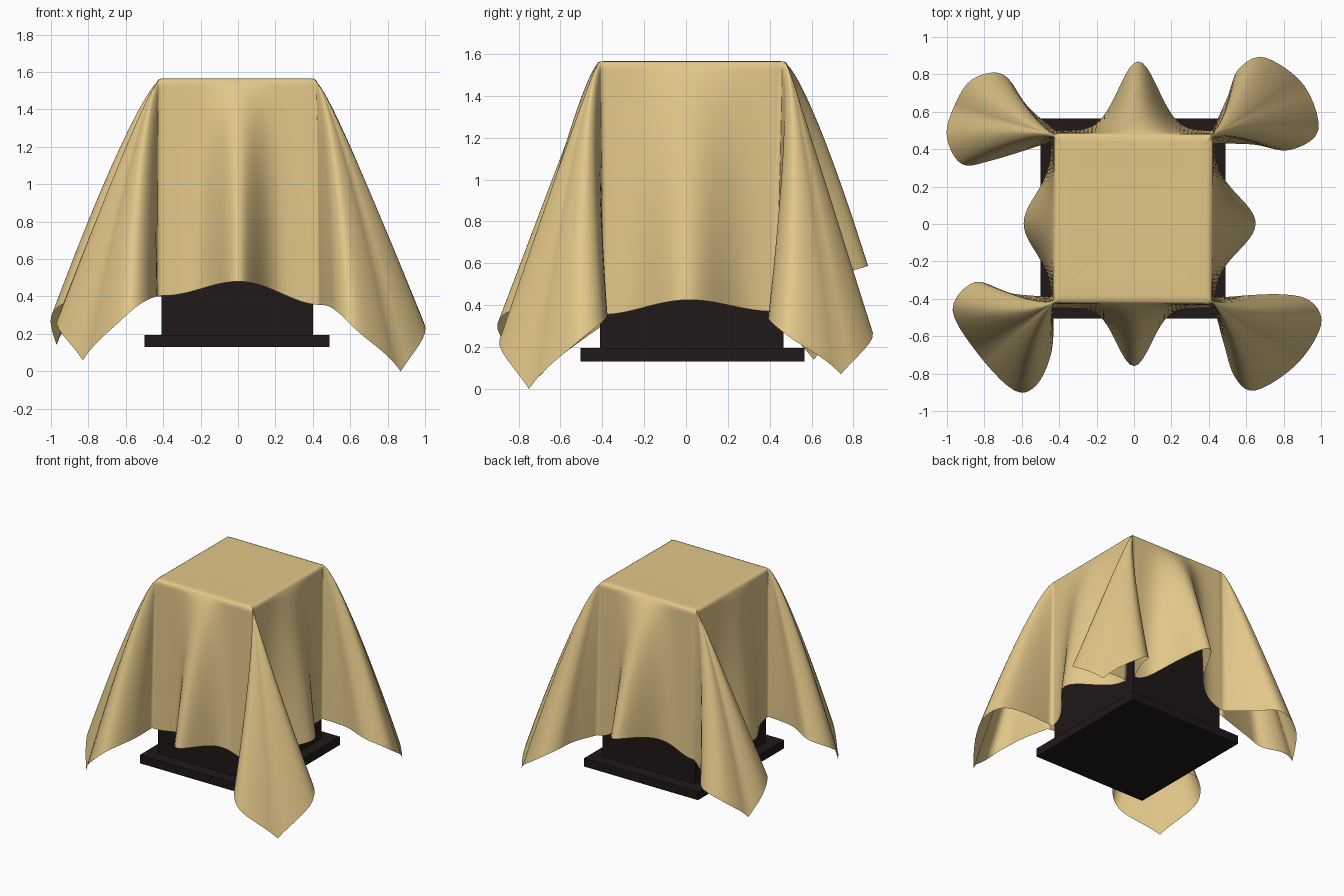
import bpy, bmesh, math
from mathutils import Vector

if "Cube" in bpy.data.objects:
    bpy.data.objects.remove(bpy.data.objects["Cube"])


def material(name, col):
    m = bpy.data.materials.new(name)
    m.diffuse_color = (*col, 1)
    m.use_nodes = True
    m.node_tree.nodes["Principled BSDF"].inputs["Base Color"].default_value = m.diffuse_color
    return m


DARK = material("dark_wood", (0.014, 0.009, 0.009))
TAN = material("tan_cloth", (0.76, 0.57, 0.25))


def box(name, lo, hi):
    lo, hi = Vector(lo), Vector(hi)
    bpy.ops.mesh.primitive_cube_add(size=1, location=(lo + hi) / 2)
    o = bpy.context.object
    o.name = name
    o.scale = hi - lo
    bpy.ops.object.transform_apply(location=False, rotation=False, scale=True)
    o.data.materials.append(DARK)


# Pedestal under the cloth
box("pedestal_base", (-0.50, -0.505, 0.13), (0.49, 0.565, 0.195))
box("pedestal_body", (-0.41, -0.41, 0.195), (0.40, 0.465, 1.54))

# Hem outline of the four corner folds, counter-clockwise; the 5th point is the cloth tip
FOLDS = [
    # top corner, neck z, tip z, plan points
    ((0.42, -0.42), 0.355, 0.0, [(.43, -.45), (.48, -.64), (.54, -.82), (.65, -.89), (.87, -.75),
                                 (1.0, -.54), (.94, -.41), (.76, -.375), (.43, -.395)]),
    ((0.42, 0.48), 0.37, 0.07, [(.43, .43), (.64, .425), (.83, .395), (.985, .50), (.91, .74),
                                (.70, .89), (.56, .83), (.50, .68), (.42, .50)]),
    ((-0.43, 0.48), 0.40, 0.14, [(-.42, .50), (-.57, .63), (-.70, .80), (-.87, .77), (-.97, .61),
                                 (-1.0, .46), (-.92, .32), (-.76, .34), (-.44, .44)]),
    ((-0.43, -0.42), 0.405, 0.06, [(-.44, -.39), (-.66, -.37), (-.85, -.31), (-.97, -.46), (-.83, -.70),
                                   (-.64, -.89), (-.52, -.86), (-.44, -.68), (-.43, -.45)]),
]
# Middle fold of the side after each corner: outward direction, depth, width, hem z, centre
BULGES = [((1, 0), 0.22, 0.155, 0.425, 0.0), ((0, 1), 0.37, 0.11, 0.59, 0.025),
          ((-1, 0), 0.15, 0.16, 0.41, 0.0), ((0, -1), 0.31, 0.095, 0.48, 0.0)]


def spline(pts, u):
    """Catmull-Rom through pts, u in 0..1"""
    n = len(pts) - 1
    i = min(int(u * n), n - 1)
    t = u * n - i
    p = [Vector(pts[max(0, min(n, i + k))]) for k in (-1, 0, 1, 2)]
    return 0.5 * (2 * p[1] + (p[2] - p[0]) * t + (2 * p[0] - 5 * p[1] + 4 * p[2] - p[3]) * t ** 2
                  + (3 * p[1] - p[0] - 3 * p[2] + p[3]) * t ** 3)


# Perimeter columns: (top xy, hem xy, hem z, fold axis or None)
cols = []
N_FOLD, N_SIDE, ROWS = 40, 36, 32
for k, (corner, zn, zt, pts) in enumerate(FOLDS):
    c = Vector(corner)
    first, last = c.lerp(Vector(pts[0]), .3), c.lerp(Vector(pts[-1]), .3)
    inward = -0.02 * Vector((math.copysign(1, c.x), math.copysign(1, c.y)))
    tops = [first + inward * 0.3, c, last + inward * 0.3]
    axis = (Vector(pts[4]) - c).normalized()
    for i in range(N_FOLD + 1):
        u = i / N_FOLD
        g = (1 - abs(2 * u - 1)) ** 3
        cols.append((spline(tops, u), spline(pts, u), zn + (zt - zn) * g, axis))
    nc, nz, _, npts = FOLDS[(k + 1) % 4]
    d, depth, width, zm, mid = BULGES[k]
    d = Vector(d)
    a, b = Vector(pts[-1]), Vector(npts[0])
    ta, tb = tops[-1], Vector(nc).lerp(b, .3)
    for i in range(1, N_SIDE):
        u = i / N_SIDE
        p = a.lerp(b, u)
        s = (p.y if d.x else p.x) - mid
        g = math.exp(-0.5 * (s / width) ** 2)
        edge = math.sin(math.pi * u) ** 0.5
        zh = zn + (nz - zn) * u
        zh += (zm - zh) * math.sin(math.pi * u) ** 2
        cols.append((ta.lerp(tb, u), p + d * depth * g * edge, zh, None))


def drape(t, h, z, axis, v):
    """Point a fraction v of the way down from the top edge to the hem"""
    off = h - t
    if axis:  # corner folds flare outward first and open sideways later
        along = axis * off.dot(axis)
        xy = t + along * v ** 0.8 + (off - along) * v ** 1.15
    else:
        xy = t + off * v ** 0.78
    return (*xy, 1.548 + (z - 1.548) * v)


# Draped cloth: flat top rings, then rows falling to the hem
bm = bmesh.new()
centre = Vector((-0.005, 0.03))
rings = []
for s, z in ((0.3, 1.562), (0.7, 1.562), (0.9, 1.566), (0.96, 1.564), (0.985, 1.558)):
    rings.append([bm.verts.new((*centre.lerp(c[0], s), z)) for c in cols])
for r in range(ROWS + 1):
    v = (r / ROWS) ** 1.15
    rings.append([bm.verts.new(drape(*c, v)) for c in cols])
n = len(cols)
for A, B in zip(rings, rings[1:]):
    for i in range(n):
        j = (i + 1) % n
        bm.faces.new((A[i], B[i], B[j], A[j]))
hub = bm.verts.new((*centre, 1.562))
for i in range(n):
    bm.faces.new((hub, rings[0][i], rings[0][(i + 1) % n]))
me = bpy.data.meshes.new("draped_cloth")
bm.to_mesh(me)
bm.free()
me.materials.append(TAN)
for p in me.polygons:
    p.use_smooth = True
cloth = bpy.data.objects.new("draped_cloth", me)
bpy.context.collection.objects.link(cloth)
